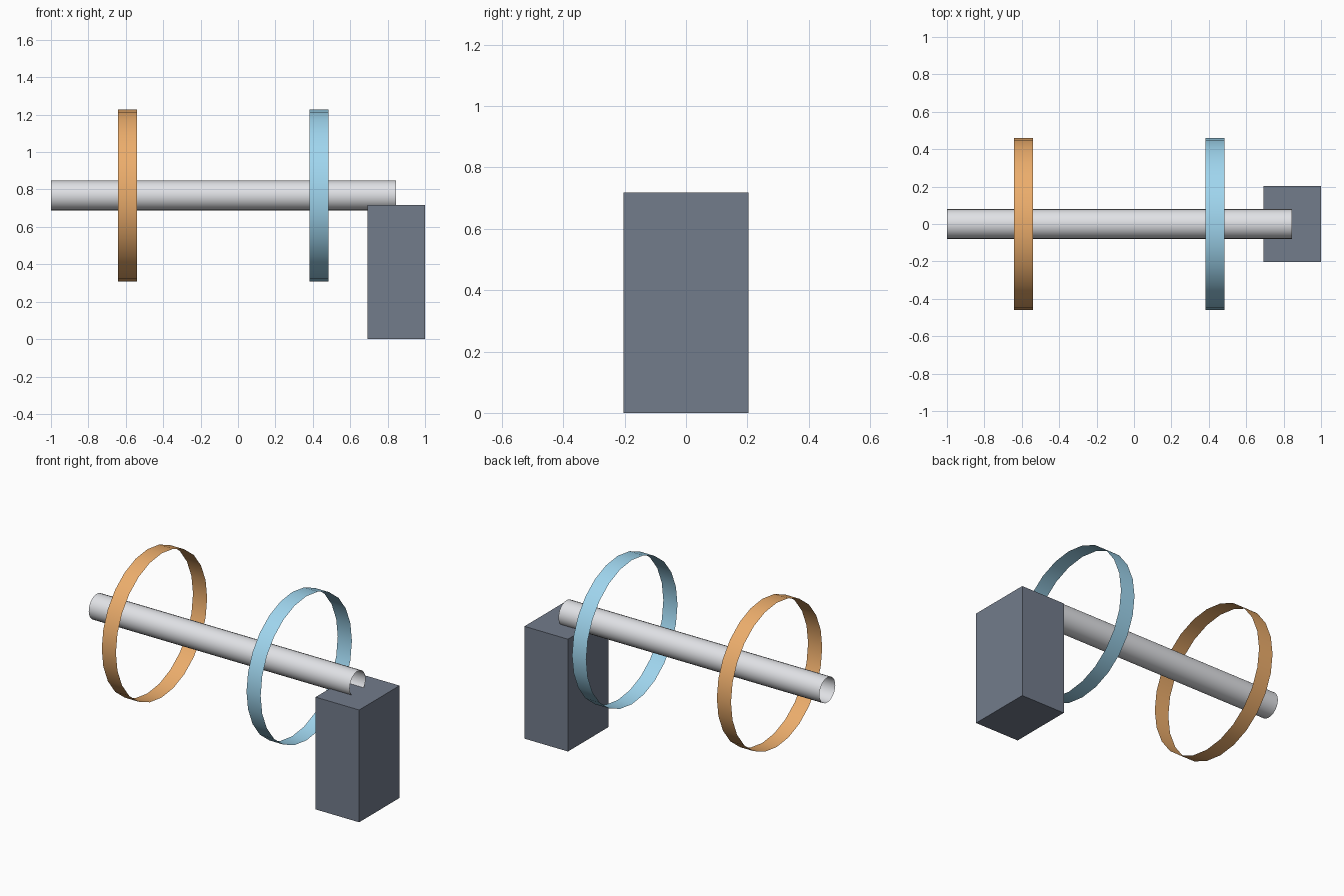
import bpy
from math import pi

if "Cube" in bpy.data.objects:
    bpy.data.objects.remove(bpy.data.objects["Cube"])

AXIS_Z = 0.768  # height of the shared axle line


def paint(obj, name, rgb):
    mat = bpy.data.materials.new(name)
    mat.diffuse_color = (*rgb, 1.0)
    mat.use_nodes = True
    mat.node_tree.nodes["Principled BSDF"].inputs["Base Color"].default_value = mat.diffuse_color
    obj.data.materials.append(mat)


def open_tube(name, x0, x1, radius, rgb):
    """Thin open-ended shell running along x."""
    bpy.ops.mesh.primitive_cylinder_add(
        vertices=24, radius=radius, depth=x1 - x0, end_fill_type='NOTHING',
        location=((x0 + x1) / 2, 0, AXIS_Z), rotation=(0, pi / 2, 0))
    obj = bpy.context.object
    obj.name = name
    bpy.ops.object.transform_apply(location=False, rotation=True, scale=True)
    bpy.ops.object.shade_smooth_by_angle()
    paint(obj, name + "_colour", rgb)
    return obj


# Long horizontal axle, ending over the middle of the block
open_tube("axle", -1.0, 0.846, 0.08, (0.75, 0.76, 0.79))

# Two thin hoops around the axle
for name, x, rgb in (("orange_hoop", -0.591, (0.84, 0.42, 0.15)),
                     ("blue_hoop", 0.433, (0.35, 0.67, 0.86))):
    open_tube(name, x - 0.05, x + 0.05, 0.461, rgb)

# Support block under the right end
bpy.ops.mesh.primitive_cube_add(size=1, location=(0.846, 0, 0.359))
block = bpy.context.object
block.name = "support_block"
block.scale = (0.308, 0.408, 0.718)
bpy.ops.object.transform_apply(location=False, rotation=False, scale=True)
paint(block, "slate", (0.17, 0.20, 0.26))
